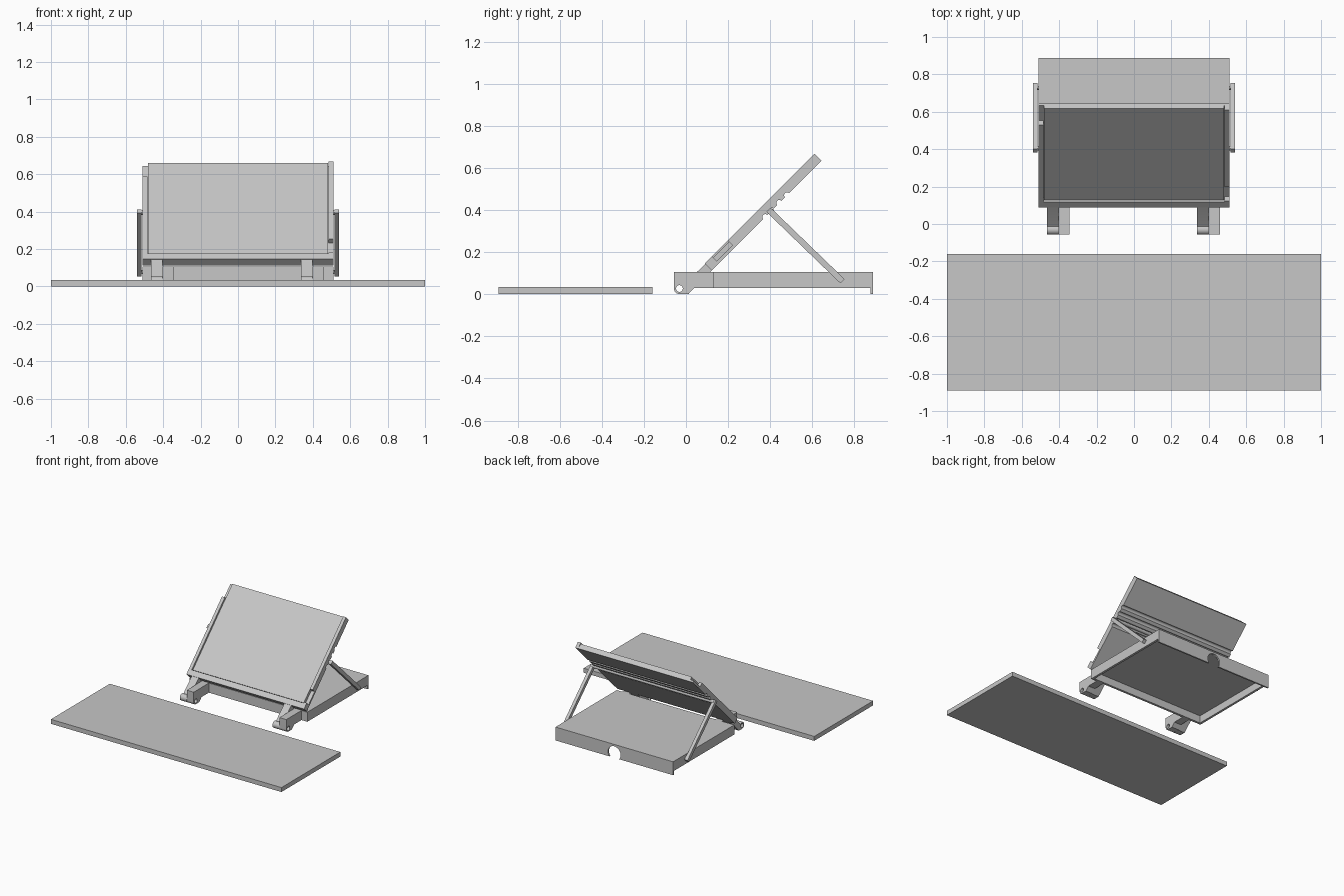
import bpy, bmesh, math

cube = bpy.data.objects.get("Cube")
if cube:
    bpy.data.objects.remove(cube, do_unlink=True)

GREY = (0.57, 0.57, 0.57, 1)
mat = bpy.data.materials.new("light grey")
mat.use_nodes = True
mat.diffuse_color = GREY
mat.node_tree.nodes["Principled BSDF"].inputs["Base Color"].default_value = GREY


def prism(name, outline, a, b, axis="x"):
    """Extrude an outline from a to b: (y, z) along x, or (x, z) along y."""
    place = (lambda p, t: (t, p[0], p[1])) if axis == "x" else (lambda p, t: (p[0], t, p[1]))
    bm = bmesh.new()
    ends = [[bm.verts.new(place(p, t)) for p in outline] for t in (a, b)]
    for ring in ends:
        bm.faces.new(ring)
    n = len(outline)
    for i in range(n):
        j = (i + 1) % n
        bm.faces.new((ends[0][i], ends[0][j], ends[1][j], ends[1][i]))
    bmesh.ops.recalc_face_normals(bm, faces=bm.faces)
    mesh = bpy.data.meshes.new(name)
    bm.to_mesh(mesh)
    bm.free()
    mesh.materials.append(mat)
    obj = bpy.data.objects.new(name, mesh)
    bpy.context.collection.objects.link(obj)
    return obj


def rect(a0, a1, b0, b1):
    return [(a0, b0), (a1, b0), (a1, b1), (a0, b1)]


def arc(cx, cy, r, start, end, steps=16):
    angles = [math.radians(start + (end - start) * i / steps) for i in range(steps + 1)]
    return [(cx + r * math.cos(t), cy + r * math.sin(t)) for t in angles]


def tilt(points):
    """Turn (along, out) points of the sloping board into (y, z)."""
    s = math.sqrt(0.5)
    return [((u - n) * s, (u + n) * s) for u, n in points]


def smooth(obj):
    bpy.ops.object.select_all(action="DESELECT")
    obj.select_set(True)
    bpy.context.view_layer.objects.active = obj
    bpy.ops.object.shade_smooth_by_angle(angle=math.radians(30))


def drill(obj, outline, a, b):
    cutter = prism("hole_cutter", outline, a, b)
    cutter.hide_render = True
    mod = obj.modifiers.new("hole", "BOOLEAN")
    mod.operation, mod.solver, mod.object = "DIFFERENCE", "EXACT", cutter
    bpy.context.view_layer.objects.active = obj
    bpy.ops.object.modifier_apply(modifier="hole")
    bpy.data.objects.remove(cutter, do_unlink=True)


# Loose flat slab in front
prism("flat_slab", rect(-0.89, -0.16, 0, 0.035), -1, 1)

# Base tray, open underneath
W, FRONT, BACK, LOW, TOP = 0.51, 0.13, 0.888, 0.03, 0.105
prism("base_top", rect(FRONT, BACK - 0.012, 0.088, TOP), -W, W)
prism("base_front_wall", rect(FRONT, FRONT + 0.018, LOW, 0.088), -W, W)
for side, x in (("right", -W), ("left", W - 0.018)):
    prism(side + "_base_wall", rect(FRONT + 0.018, BACK - 0.012, LOW, 0.088), x, x + 0.018)

# Back wall reaches the ground and has a round finger notch
dip = math.degrees(math.asin(0.035 / 0.055))
notch = arc(0, 0.035, 0.055, 180 + dip, -dip, 28)
back_wall = prism("base_back_wall", [(-W, TOP), (-W, 0)] + notch + [(W, 0), (W, TOP)],
                  BACK - 0.012, BACK, "y")
smooth(back_wall)

# Hinge arms: base arm and board arm side by side, bored for a pin
HY, HZ, HR = -0.031, 0.027, 0.026
base_arm = [(FRONT + 0.005, TOP), (HY - HR, TOP)] + arc(HY, HZ, HR, 180, 270) \
    + [(0.012, 0.001), (0.04, LOW), (FRONT + 0.005, LOW)]
board_arm = tilt([(0.18, 0.036), (0.03, 0.04)]) + arc(HY, HZ, HR, 45, 270) \
    + [(0.008, 0.001)] + tilt([(0.18, -0.007)])
bore = arc(HY, HZ, 0.016, 0, 345, 23)
for side, x in (("right", -0.465), ("left", 0.338)):
    for kind, outline, x0 in (("board", board_arm, x), ("base", base_arm, x + 0.061)):
        arm = prism(f"{side}_{kind}_hinge_arm", outline, x0, x0 + 0.06)
        drill(arm, bore, x0 - 0.1, x0 + 0.2)
        smooth(arm)

# Sloping board with rounded rest grooves across its back
BOTTOM, END, REAR, MID, RIM = 0.166, 0.903, -0.007, 0.008, 0.04
grooves = []
for u in (0.525, 0.568, 0.62, 0.672):
    grooves += arc(u, REAR, 0.014, 180, 0, 10)
board = prism("sloping_board", tilt([(BOTTOM, MID), (BOTTOM, REAR)] + grooves
                                    + [(END, REAR), (END, MID)]), -W, W)
smooth(board)

# Raised face, lower lip and side rails
prism("board_face", tilt(rect(0.212, END, MID, 0.031)), -0.481, 0.481)
prism("lower_lip", tilt(rect(BOTTOM, 0.208, MID, RIM)), -0.485, 0.485)
prism("right_rail", tilt(rect(BOTTOM, 0.79, MID, RIM)), -W, -0.485)
prism("left_rail_lower", tilt(rect(BOTTOM, 0.215, MID, RIM)), 0.485, W)
prism("left_rail_upper", tilt(rect(0.32, END, MID, RIM)), 0.485, W)

# Folding support: two struts, a cross bar and pivot pins
strut = [(0.382, 0.391), (0.402, 0.411), (0.753, 0.072), (0.733, 0.052)]
for side, x in (("right", -0.54), ("left", 0.515)):
    prism(side + "_strut", strut, x, x + 0.025)
    pin_x = -0.52 if x < 0 else 0.505
    smooth(prism(side + "_pivot_pin", arc(0.728, 0.077, 0.011, 0, 345, 23), pin_x, pin_x + 0.015))
smooth(prism("support_cross_bar", arc(0.405, 0.395, 0.013, 0, 345, 23), -0.53, 0.53))
